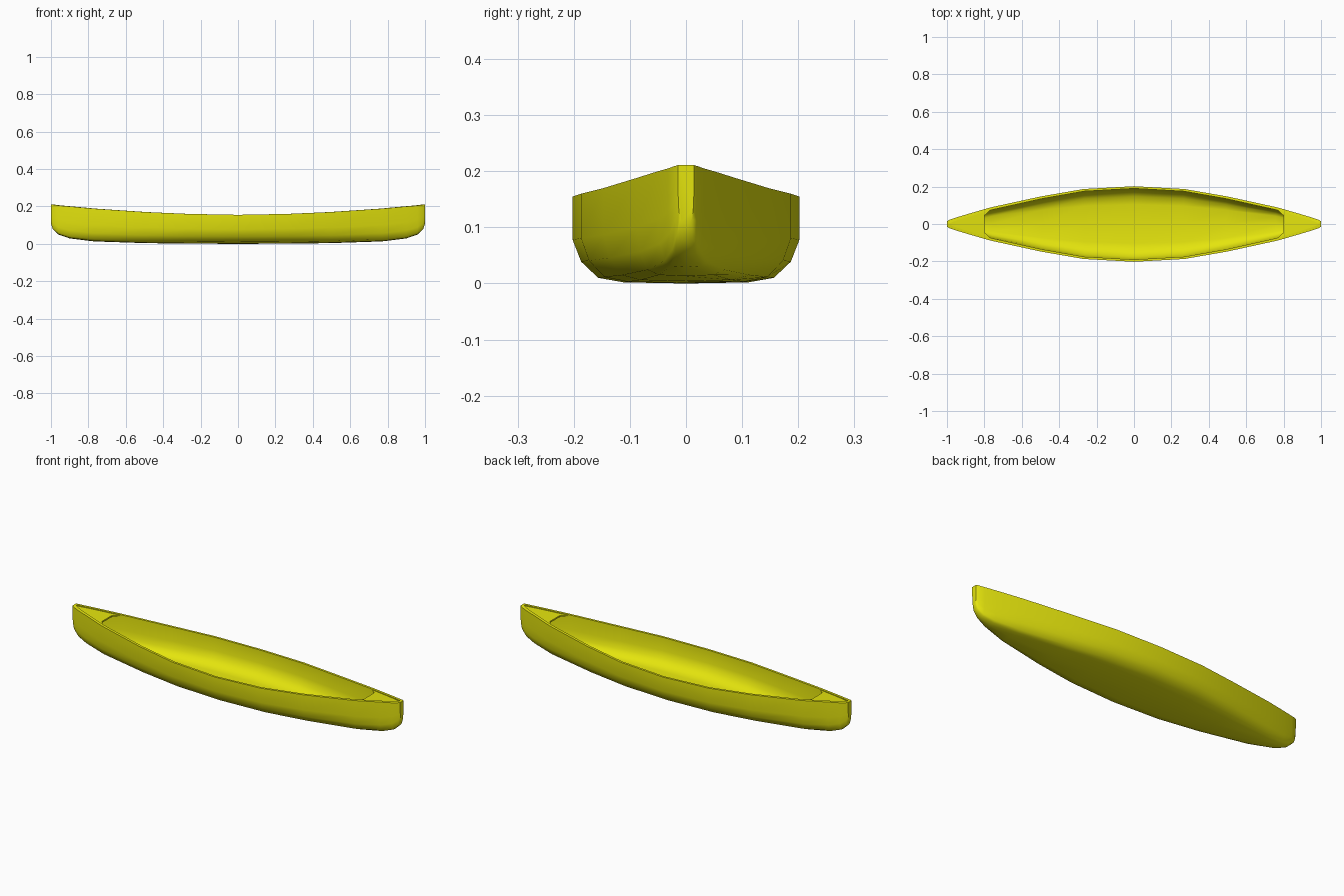
import bpy, bmesh, math

if "Cube" in bpy.data.objects:
    bpy.data.objects.remove(bpy.data.objects["Cube"])

yellow = bpy.data.materials.new("canoe yellow")
yellow.diffuse_color = (0.78, 0.78, 0.004, 1)
yellow.use_nodes = True
yellow.node_tree.nodes["Principled BSDF"].inputs["Base Color"].default_value = yellow.diffuse_color

# Stations along half the length: x, half width, rim height, keel height
HALF = [(0, .202, .155, 0), (.27, .187, .16, .001), (.5, .147, .17, .004),
        (.77, .088, .188, .013), (.9, .05, .2, .029), (.96, .032, .205, .05),
        (.99, .021, .209, .078), (1, .014, .211, .108)]
STATIONS = [(-x, w, t, b) for x, w, t, b in HALF[:0:-1]] + HALF
# Half cross-section: fraction of half width, fraction of depth
SECTION = [(1, 1), (1, .5), (.925, .25), (.775, .065), (.55, .013), (0, 0)]
WALL = .012


def at(x):
    """Half width and rim height at a given x."""
    x = abs(x)
    for a, b in zip(HALF, HALF[1:]):
        if x <= b[0]:
            f = (x - a[0]) / (b[0] - a[0])
            return a[1] + f * (b[1] - a[1]), a[2] + f * (b[2] - a[2])
    return HALF[-1][1:3]


def section(x, w, t, b):
    half = [(x, w * u, b + (t - b) * v) for u, v in SECTION]
    return half + [(x, -y, z) for x, y, z in half[-2::-1]]


def finish(bm, name, angle):
    bmesh.ops.recalc_face_normals(bm, faces=bm.faces)
    mesh = bpy.data.meshes.new(name)
    bm.to_mesh(mesh)
    bm.free()
    mesh.materials.append(yellow)
    ob = bpy.data.objects.new(name, mesh)
    bpy.context.collection.objects.link(ob)
    bpy.ops.object.select_all(action='DESELECT')
    ob.select_set(True)
    bpy.context.view_layer.objects.active = ob
    bpy.ops.object.shade_smooth_by_angle(angle=math.radians(angle))
    return ob


# Hull: outer and inner skins joined by the rim
bm = bmesh.new()
rings = []
for x, w, t, b in STATIONS:
    outer = section(x, w, t, b)
    inner = section(x * .985, max(w - WALL, .004), t, b + WALL)
    rings.append([bm.verts.new(p) for p in outer + inner[::-1]])
n = len(rings[0])
for r, s in zip(rings, rings[1:]):
    for i in range(n):
        j = (i + 1) % n
        bm.faces.new((r[i], r[j], s[j], s[i]))
for r in (rings[0], rings[-1]):
    bm.faces.new(r[:n // 2])
    bm.faces.new(r[n // 2:])
    bm.faces.new((r[0], r[n // 2 - 1], r[n // 2], r[-1]))
finish(bm, "hull", 45)

# End decks, slightly below the rim, with cut-back corners at the opening
for sign, name in ((-1, "left_deck"), (1, "right_deck")):
    bm = bmesh.new()

    def point(x, side, y=None):
        w, t = at(x)
        return bm.verts.new((sign * x, side * (w - .009 if y is None else y), t - .003))

    rows = [[point(x, s) for s in (-1, 1)] for x in (.8, .9, .96, .985)]
    lip = [point(.8, s, .045) for s in (-1, 1)]
    horn = [point(.76, s) for s in (-1, 1)]
    bm.faces.new((rows[0][0], lip[0], lip[1], rows[0][1], rows[1][1], rows[1][0]))
    for a, b in zip(rows[1:], rows[2:]):
        bm.faces.new((a[0], a[1], b[1], b[0]))
    for k in (0, 1):
        bm.faces.new((rows[0][k], lip[k], horn[k]))
    bmesh.ops.recalc_face_normals(bm, faces=bm.faces)
    if bm.faces[:][0].normal.z < 0:
        bmesh.ops.reverse_faces(bm, faces=bm.faces[:])
    # Thickness: extrude a copy of the plate downward
    ext = bmesh.ops.extrude_face_region(bm, geom=bm.faces[:], use_keep_orig=True)
    for v in ext["geom"]:
        if isinstance(v, bmesh.types.BMVert):
            v.co.z -= .008
    finish(bm, name, 30)
